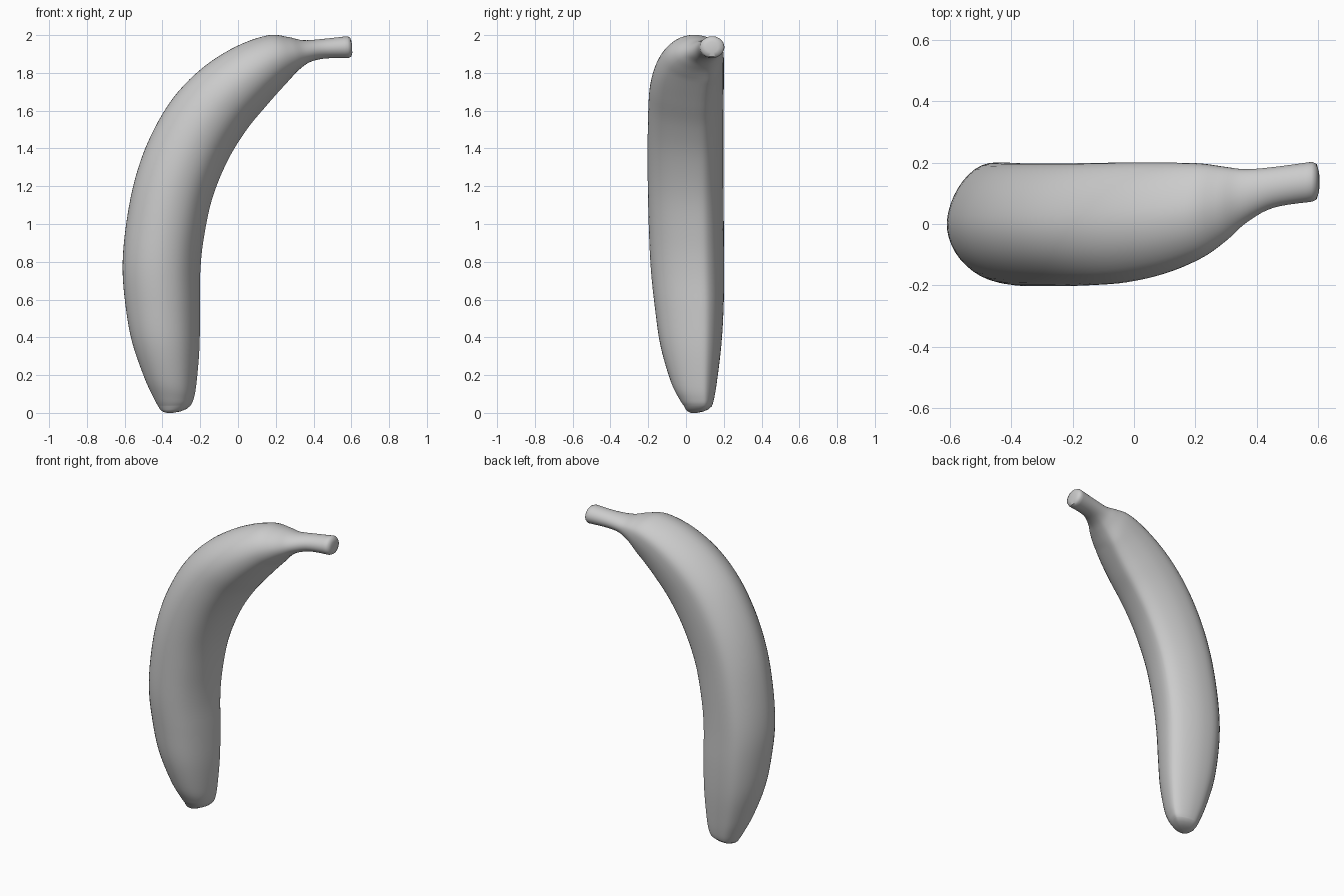
import bpy, bmesh, math
from mathutils import Vector

# Sections along the fruit: outer x,z / inner x,z / y min, y max
RINGS = [
    (-0.422, 0.034, -0.252, 0.038, -0.01, 0.137),
    (-0.446, 0.078, -0.238, 0.065, -0.034, 0.148),
    (-0.497, 0.190, -0.222, 0.140, -0.080, 0.164),
    (-0.562, 0.380, -0.205, 0.330, -0.135, 0.187),
    (-0.597, 0.580, -0.201, 0.540, -0.165, 0.199),
    (-0.611, 0.780, -0.200, 0.740, -0.186, 0.201),
    (-0.592, 1.000, -0.182, 0.920, -0.196, 0.200),
    (-0.545, 1.240, -0.135, 1.140, -0.202, 0.198),
    (-0.465, 1.460, -0.050, 1.345, -0.203, 0.198),
    (-0.345, 1.665, 0.050, 1.505, -0.200, 0.198),
    (-0.190, 1.825, 0.145, 1.620, -0.190, 0.200),
    (-0.010, 1.940, 0.215, 1.700, -0.160, 0.200),
    (0.160, 1.999, 0.275, 1.765, -0.112, 0.198),
    (0.265, 1.990, 0.330, 1.820, -0.056, 0.187),
    (0.345, 1.973, 0.385, 1.858, 0.004, 0.179),
    (0.450, 1.980, 0.460, 1.876, 0.053, 0.186),
    (0.578, 1.994, 0.585, 1.879, 0.073, 0.203),
]
# Rounded, slightly angular cross-section (-1 outer .. 1 inner, -1 front .. 1 back)
SECTION = [(-1, 0), (-0.87, -0.51), (-0.49, -0.89), (0, -1), (0.48, -0.81),
           (0.82, -0.34), (1, 0.34), (0.88, 0.65), (0.52, 0.87), (0.05, 0.99),
           (-0.45, 0.95), (-0.82, 0.57)]


def spline(pts, steps, closed):
    pts = [Vector(p) for p in pts]
    n, out = len(pts), []
    at = (lambda i: pts[i % n]) if closed else (lambda i: pts[max(0, min(n - 1, i))])
    for i in range(n if closed else n - 1):
        a, b, c, d = (at(i + k) for k in (-1, 0, 1, 2))
        for s in range(steps):
            t = s / steps
            out.append(0.5 * (2 * b + (c - a) * t + (2 * a - 5 * b + 4 * c - d) * t * t
                              + (3 * b - a - 3 * c + d) * t ** 3))
    return out if closed else out + [pts[-1]]


profile = spline(SECTION, 4, True)
rings = spline(RINGS, 5, False)
bm = bmesh.new()


def add_ring(r, scale=1.0, shift=(0, 0, 0)):
    outer, inner = Vector((r[0], 0, r[1])), Vector((r[2], 0, r[3]))
    mid, half = (outer + inner) / 2, (inner - outer) / 2
    yc, yh = (r[4] + r[5]) / 2, (r[5] - r[4]) / 2
    stem = max(0, min(1, (mid.x - 0.2) / 0.2))     # section turns round at the stem
    loop = []
    for p in profile:
        p = p.lerp(p.normalized(), stem) * scale
        loop.append(bm.verts.new(mid + half * p.x + Vector((0, yc + yh * p.y, 0)) + Vector(shift)))
    return loop


# Skin from blossom tip to stem, with softened ends
loops = [add_ring(rings[0], 0.2, (-0.022, -0.022, -0.036)),
         add_ring(rings[0], 0.55, (-0.013, -0.013, -0.029)),
         add_ring(rings[0], 0.82, (-0.005, -0.005, -0.017))]
loops += [add_ring(r) for r in rings]
loops.append(add_ring(rings[-1], 0.88, (0.015, 0, 0)))
loops.append(add_ring(rings[-1], 0.5, (0.022, 0, 0)))
n = len(profile)
for a, b in zip(loops, loops[1:]):
    for i in range(n):
        j = (i + 1) % n
        bm.faces.new((a[i], a[j], b[j], b[i]))
bm.faces.new(loops[0])
bm.faces.new(loops[-1])
bmesh.ops.recalc_face_normals(bm, faces=bm.faces)

mesh = bpy.data.meshes.new("banana")
bm.to_mesh(mesh)
bm.free()
banana = bpy.data.objects.new("banana", mesh)
bpy.context.collection.objects.link(banana)
bpy.context.view_layer.objects.active = banana
banana.select_set(True)
bpy.ops.object.shade_smooth_by_angle(angle=math.radians(50))
